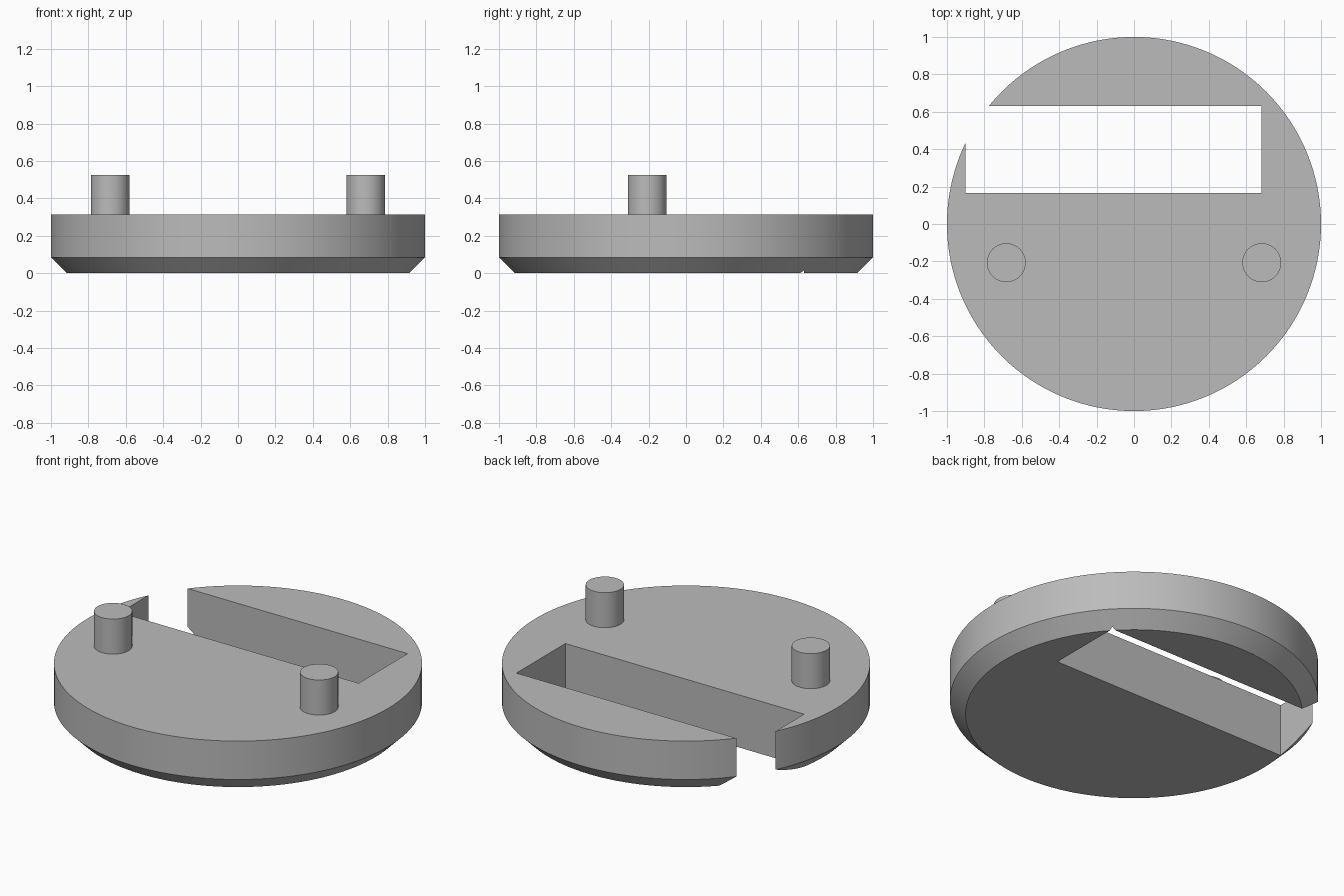
import bpy
import bmesh
import math

if "Cube" in bpy.data.objects:
    bpy.data.objects.remove(bpy.data.objects["Cube"])

grey = bpy.data.materials.new("plain grey")
grey.use_nodes = True
colour = (0.5, 0.5, 0.5, 1)
grey.diffuse_color = colour
grey.node_tree.nodes["Principled BSDF"].inputs["Base Color"].default_value = colour


def lathe(name, rings, sides, x=0, y=0):
    """Closed round solid from (radius, height) rings, bottom to top."""
    bm = bmesh.new()
    loops = []
    for r, z in rings:
        angles = [math.tau * i / sides for i in range(sides)]
        loops.append([bm.verts.new((r * math.cos(a), r * math.sin(a), z)) for a in angles])
    for low, high in zip(loops, loops[1:]):
        for i in range(sides):
            j = (i + 1) % sides
            bm.faces.new((low[i], low[j], high[j], high[i]))
    bm.faces.new(loops[0][::-1])
    bm.faces.new(loops[-1])
    mesh = bpy.data.meshes.new(name)
    bm.to_mesh(mesh)
    bm.free()
    mesh.materials.append(grey)
    obj = bpy.data.objects.new(name, mesh)
    obj.location = (x, y, 0)
    bpy.context.collection.objects.link(obj)
    return obj


def select_only(obj):
    bpy.ops.object.select_all(action='DESELECT')
    obj.select_set(True)
    bpy.context.view_layer.objects.active = obj


# Round base with a chamfered lower rim
TOP = 0.315
base = lathe("base_disc", [(0.915, 0), (1, 0.085), (1, TOP)], 128)

# Rectangular slot through the base, breaking out through the rim
x0, x1, y0, y1 = -0.9, 0.683, 0.167, 0.631
bpy.ops.mesh.primitive_cube_add(size=1, location=((x0 + x1) / 2, (y0 + y1) / 2, 0.15))
cutter = bpy.context.object
cutter.name = "slot_cutter"
cutter.scale = (x1 - x0, y1 - y0, 1)
cutter.hide_render = True
cutter.data.materials.append(grey)
cut = base.modifiers.new("slot", 'BOOLEAN')
cut.operation = 'DIFFERENCE'
cut.solver = 'EXACT'
cut.object = cutter
select_only(base)
bpy.ops.object.modifier_apply(modifier=cut.name)
bpy.data.objects.remove(cutter)

# Two upright pins
pins = [lathe(name, [(0.104, TOP), (0.104, 0.525)], 48, x, -0.207)
        for name, x in (("left_pin", 0.683), ("right_pin", -0.683))]

for part in [base] + pins:
    select_only(part)
    bpy.ops.object.shade_smooth_by_angle(angle=math.radians(30))
